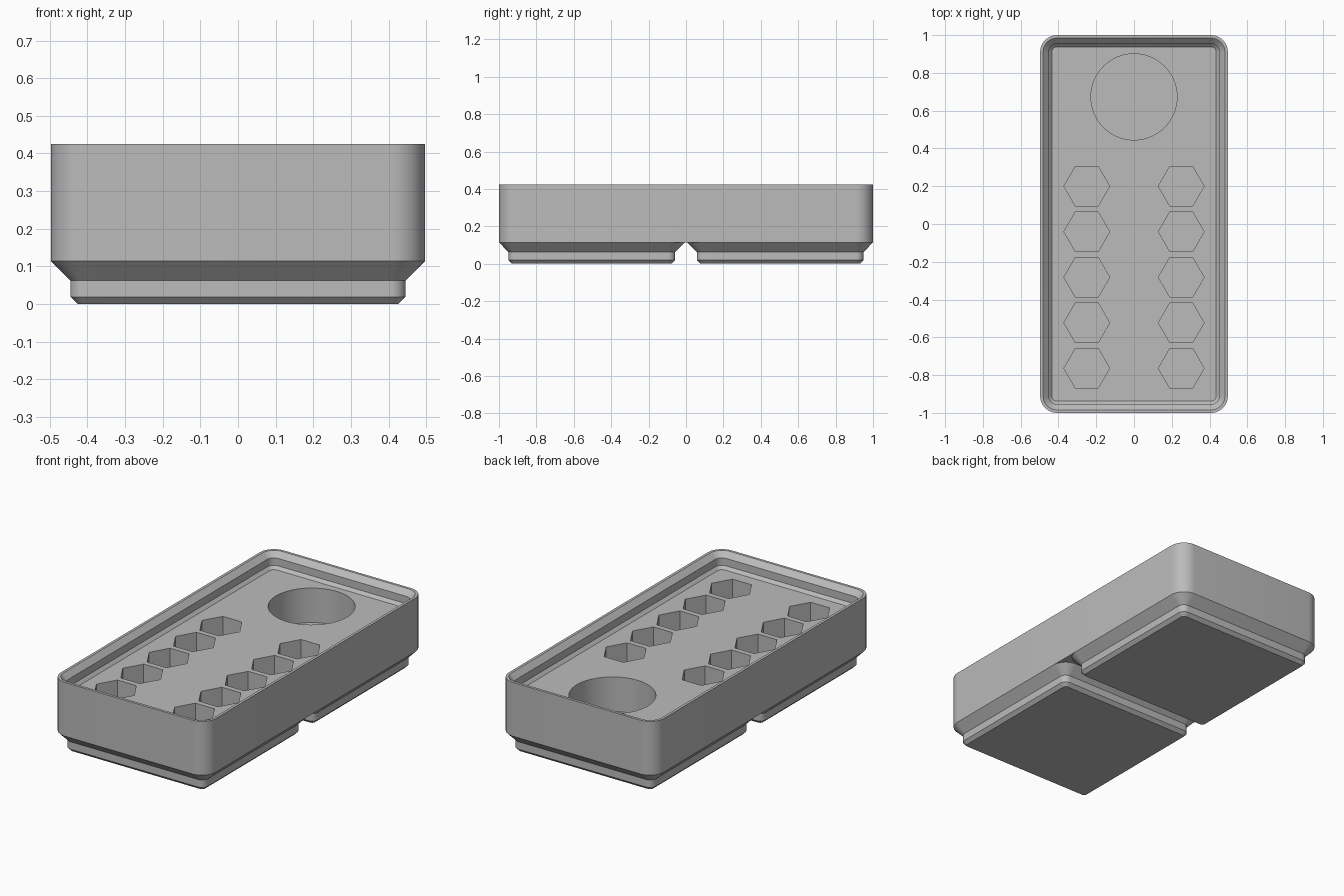
import bpy, bmesh, math

if "Cube" in bpy.data.objects:
    bpy.data.objects.remove(bpy.data.objects["Cube"], do_unlink=True)

grey = bpy.data.materials.new("plain_grey")
grey.use_nodes = True
grey.diffuse_color = (0.5, 0.5, 0.5, 1)
grey.node_tree.nodes["Principled BSDF"].inputs["Base Color"].default_value = (0.5, 0.5, 0.5, 1)

HALF_X, HALF_Y, PAD = 0.497, 1.0, 0.497
PITCH = 1.006
CORNER, STEPS = 0.09, 10
FLOOR, TOP, BODY_BASE = 0.335, 0.425, 0.114


def ring(bm, hx, hy, inset, z, cy=0):
    """Rounded rectangle of vertices, inset from the outer size."""
    r = CORNER - inset
    if r < 0.019:
        r = 0.019
    hx, hy = hx - inset, hy - inset
    verts = []
    for q, (sx, sy) in enumerate(((1, 1), (-1, 1), (-1, -1), (1, -1))):
        for i in range(STEPS + 1):
            a = math.pi / 2 * (q + i / STEPS)
            verts.append(bm.verts.new((sx * (hx - r) + r * math.cos(a),
                                       cy + sy * (hy - r) + r * math.sin(a), z)))
    return verts


def loft(name, hx, hy, profile, cy=0, cap_end=True):
    """Join rounded rectangles given as (inset, z) into a solid."""
    bm = bmesh.new()
    rings = [ring(bm, hx, hy, inset, z, cy) for inset, z in profile]
    for a, b in zip(rings, rings[1:]):
        n = len(a)
        for i in range(n):
            j = (i + 1) % n
            bm.faces.new((a[i], a[j], b[j], b[i]))
    bm.faces.new(rings[0][::-1])
    if cap_end:
        bm.faces.new(rings[-1])
    mesh = bpy.data.meshes.new(name)
    bm.to_mesh(mesh)
    bm.free()
    obj = bpy.data.objects.new(name, mesh)
    bpy.context.collection.objects.link(obj)
    mesh.materials.append(grey)
    return obj


def smooth(obj):
    bpy.ops.object.select_all(action="DESELECT")
    obj.select_set(True)
    bpy.context.view_layer.objects.active = obj
    bpy.ops.object.shade_smooth_by_angle(angle=math.radians(25))


# Body with a stepped stacking lip around the recessed deck
body = loft("bin_body", HALF_X, HALF_Y, [
    (0, BODY_BASE), (0, TOP), (0.0155, TOP),
    (0.0455, 0.395), (0.0455, 0.352), (0.062, FLOOR)])

# Pocket cutters: one round well and two rows of hexagonal sockets
pockets = [(0, 0.673, 0.228, 64)]
for side in (-1, 1):
    for row in range(5):
        pockets.append((side * 0.25, 0.2 - 0.241 * row, 0.121, 6))

bm = bmesh.new()
DEPTH = 0.2
for x, y, radius, sides in pockets:
    loops = []
    for z in (FLOOR - DEPTH, FLOOR + 0.05):
        loops.append([bm.verts.new((x + radius * math.cos(math.tau * i / sides),
                                    y + radius * math.sin(math.tau * i / sides), z))
                      for i in range(sides)])
    low, high = loops
    for i in range(sides):
        j = (i + 1) % sides
        bm.faces.new((low[i], low[j], high[j], high[i]))
    bm.faces.new(low[::-1])
    bm.faces.new(high)
cut_mesh = bpy.data.meshes.new("pocket_cutter")
bm.to_mesh(cut_mesh)
bm.free()
cut_mesh.materials.append(grey)
cutter = bpy.data.objects.new("pocket_cutter", cut_mesh)
bpy.context.collection.objects.link(cutter)

mod = body.modifiers.new("pockets", "BOOLEAN")
mod.operation = "DIFFERENCE"
mod.solver = "EXACT"
mod.object = cutter
bpy.context.view_layer.objects.active = body
bpy.ops.object.modifier_apply(modifier=mod.name)
bpy.data.objects.remove(cutter, do_unlink=True)
smooth(body)

# Two stepped feet underneath, front and back
for name, side in (("front_foot", -1), ("back_foot", 1)):
    foot = loft(name, PAD, PAD, [
        (0.0705, 0), (0.0515, 0.019), (0.0515, 0.062), (0, BODY_BASE)],
        cy=side * PITCH / 2, cap_end=False)
    smooth(foot)
